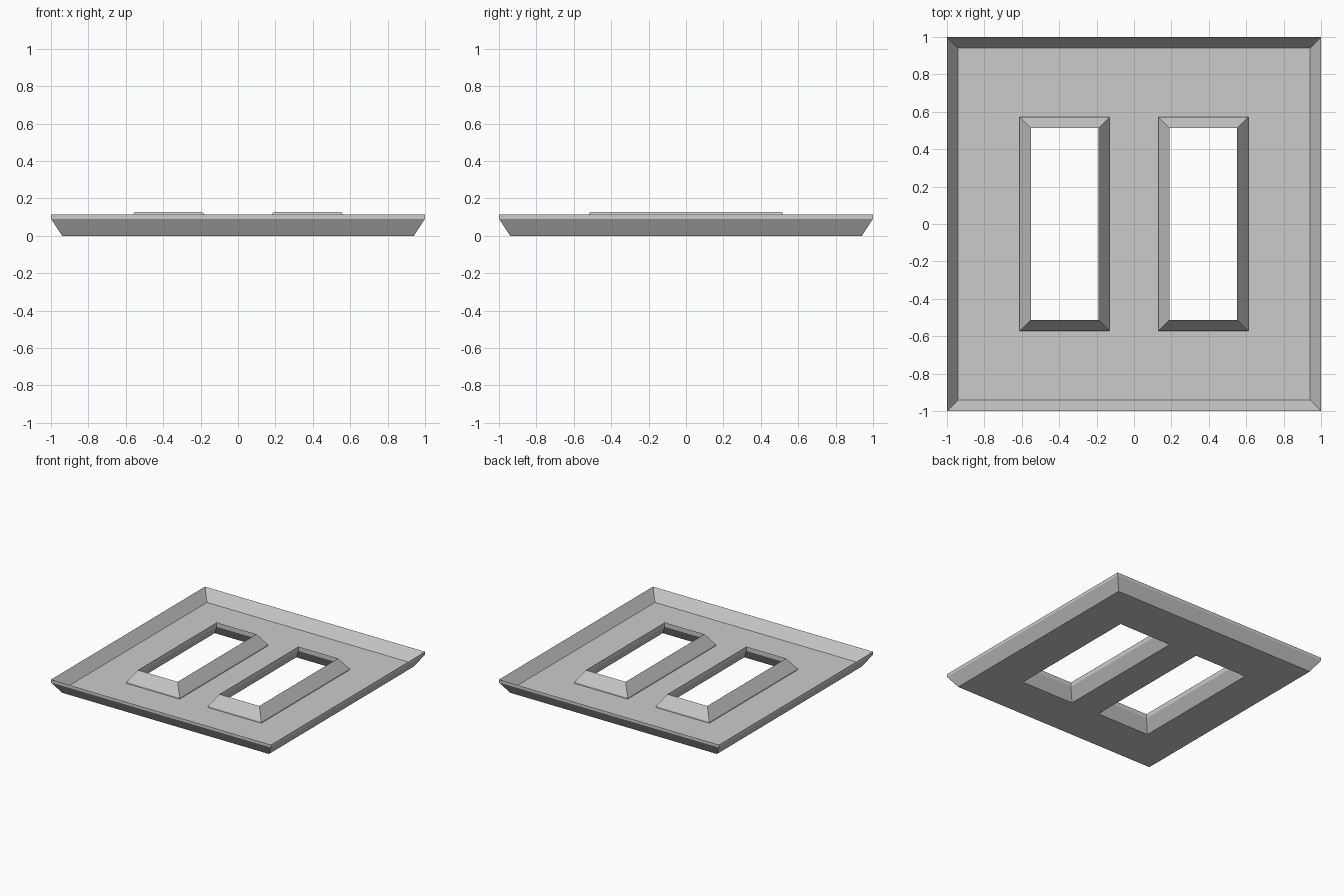
import bpy, bmesh

if "Cube" in bpy.data.objects:
    bpy.data.objects.remove(bpy.data.objects["Cube"])

T = 0.024          # sheet thickness
RISE = 0.091       # height gained by every sloped flange
SLOPE = 0.06       # horizontal run of every sloped flange
STEP = 0.012       # small upstand at the foot of the window collars
WIN_X, WIN_HX, WIN_HY = 0.371, 0.241, 0.572

bm = bmesh.new()


def ring(cx, hx, hy, z):
    """Closed rectangle of four vertices."""
    return [bm.verts.new((cx + sx * hx, sy * hy, z))
            for sx, sy in ((-1, -1), (1, -1), (1, 1), (-1, 1))]


def skin(rings):
    """Join consecutive rectangles with flat quads."""
    for a, b in zip(rings, rings[1:]):
        for i in range(4):
            j = (i + 1) % 4
            bm.faces.new((a[i], a[j], b[j], b[i]))


def loft(cx, hx, hy, profile):
    """Loft (inset, z) steps; return the first and last rectangles."""
    rings = [ring(cx, hx - d, hy - d, z) for d, z in profile]
    skin(rings)
    return rings[0], rings[-1]


def fill(loops):
    """Flat sheet bounded by the first loop with the others as holes."""
    edges = [bm.edges.get((l[i], l[(i + 1) % 4])) for l in loops for i in range(4)]
    bmesh.ops.triangle_fill(bm, edges=edges, use_beauty=True)


# outer rim: flares upwards and outwards
loops = [loft(0, 1, 1, [(SLOPE, 0), (0, RISE), (0, RISE + T), (SLOPE, T)])]

# two window collars: lean upwards and inwards
for side in (-1, 1):
    loops.append(loft(side * WIN_X, WIN_HX, WIN_HY,
                      [(0, 0), (SLOPE, RISE), (SLOPE, RISE + T + STEP),
                       (0, T + STEP), (0, T)]))

# underside and floor of the tray
fill([l[0] for l in loops])
fill([l[1] for l in loops])
bmesh.ops.recalc_face_normals(bm, faces=bm.faces[:])

mesh = bpy.data.meshes.new("window_panel")
bm.to_mesh(mesh)
bm.free()
panel = bpy.data.objects.new("window_panel", mesh)
bpy.context.collection.objects.link(panel)
